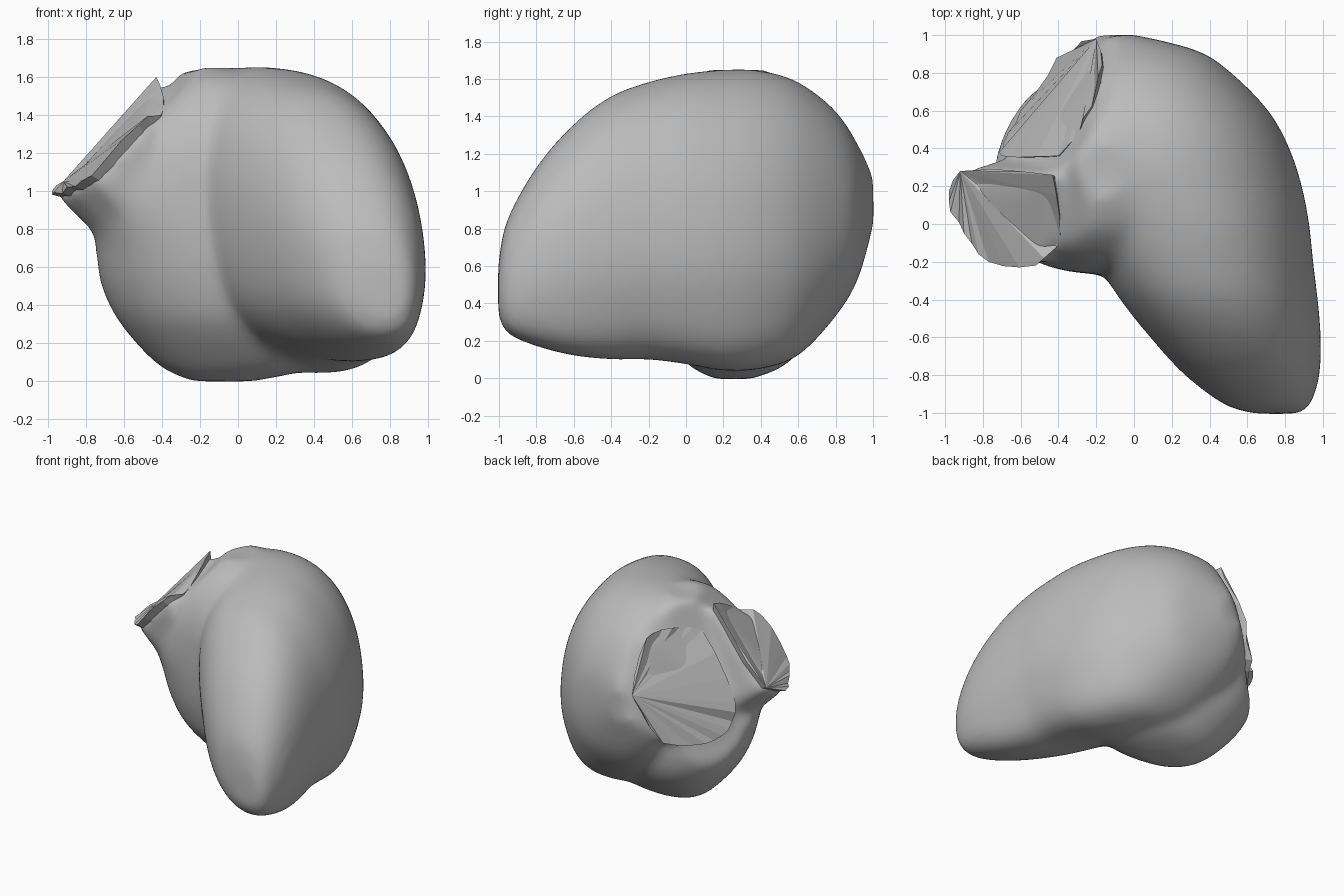
import bpy, bmesh, math, random
from mathutils import Vector
from mathutils.geometry import normal

random.seed(4)
cube = bpy.data.objects.get("Cube")
if cube:
    bpy.data.objects.remove(cube, do_unlink=True)

grey = bpy.data.materials.new("neutral grey")
grey.use_nodes = True
colour = (0.5, 0.5, 0.5, 1)
grey.diffuse_color = colour
grey.node_tree.nodes["Principled BSDF"].inputs["Base Color"].default_value = colour

# Rims of the two vessel openings; the first point is the hub of the folded cap
REAR_RIM = [(-.2, .98, 1.06), (-.19, .78, 1.45), (-.27, .56, 1.47), (-.4, .36, 1.41),
            (-.7, .36, .9), (-.69, .43, .71), (-.6, .6, .63), (-.41, .88, .69)]
SIDE_RIM = [(-.92, .28, 1.05), (-.98, .12, .98), (-.9, -.05, 1.02), (-.77, -.2, 1.08),
            (-.52, -.22, 1.35), (-.39, -.07, 1.43), (-.43, .26, 1.6)]

# Large chamber, sections along y: y, x range, z range
LARGE = [(-1.005, .62, .84, .34, .6), (-.96, .47, .91, .24, .84), (-.8, .27, .97, .17, 1.13),
         (-.6, .1, .985, .12, 1.36), (-.4, -.05, .975, .1, 1.51), (-.2, -.17, .955, .1, 1.585),
         (0, -.27, .935, .075, 1.63), (.2, -.4, .895, .04, 1.65), (.4, -.46, .83, .05, 1.645),
         (.6, -.45, .72, .12, 1.585), (.8, -.38, .53, .33, 1.43), (.92, -.3, .35, .53, 1.25),
         (1.005, -.2, .02, .83, 1.08)]

# Small chamber, sections along z: z, x range, y range
SMALL = [(-.005, -.24, .08, .17, .36), (.08, -.42, .4, .03, .56), (.3, -.62, .48, -.16, .73),
         (.5, -.72, .44, -.23, .77), (.7, -.76, .33, -.26, .74), (.95, -.82, .22, -.27, .65),
         (1.2, -.7, .18, -.25, .62), (1.4, -.56, .15, -.18, .6), (1.57, -.48, .12, -.04, .56),
         (1.65, -.34, -.04, .12, .44)]


class Opening:
    """A rim with its centre and outward direction."""
    def __init__(self, rim, inner):
        self.rim = [Vector(p) for p in rim]
        self.inner = Vector(inner)
        self.centre = sum(self.rim, Vector()) / len(rim)
        self.out = normal(self.rim)
        if self.out.dot(self.centre - self.inner) < 0:
            self.out.negate()


openings = [Opening(REAR_RIM, (-.1, .5, .95)), Opening(SIDE_RIM, (-.3, .15, .75))]


def clamp(point, depth=.04):
    """Keep a point behind both opening planes."""
    for o in openings:
        over = (point - o.centre).dot(o.out) + depth
        if over > 0:
            point = point - o.out * over
    return point


def densify(sections, steps=4):
    """Curve smoothly through the given sections."""
    rows = [Vector(s) for s in sections]
    dense = []
    for i in range(len(rows) - 1):
        p, q = rows[i], rows[i + 1]
        before, after = rows[max(i - 1, 0)], rows[min(i + 2, len(rows) - 1)]
        for k in range(steps):
            t = k / steps
            curve = (q - before) * t + (before * 2 - p * 5 + q * 4 - after) * t ** 2
            dense.append(p + (curve + (p * 3 - q * 3 + after - before) * t ** 3) / 2)
    return dense + rows[-1:]


def loft(bm, sections, place, power=2.25, sides=64):
    """Skin rounded sections into a closed shell."""
    rings = []
    for t, a0, a1, b0, b1 in densify(sections):
        ring = []
        for i in range(sides):
            angle = math.tau * i / sides
            c, s = math.cos(angle), math.sin(angle)
            a = math.copysign(abs(c) ** (2 / power), c) * (a1 - a0) / 2 + (a0 + a1) / 2
            b = math.copysign(abs(s) ** (2 / power), s) * (b1 - b0) / 2 + (b0 + b1) / 2
            ring.append(bm.verts.new(clamp(Vector(place(t, a, b)))))
        rings.append(ring)
    for low, high in zip(rings, rings[1:]):
        for i in range(sides):
            j = (i + 1) % sides
            bm.faces.new((low[i], low[j], high[j], high[i]))
    bm.faces.new(rings[0][::-1])
    bm.faces.new(rings[-1])


def collar(bm, opening):
    """Hull from a ball inside the body out to the rim."""
    ball = bmesh.ops.create_icosphere(bm, subdivisions=2, radius=.3)["verts"]
    for v in ball:
        v.co = clamp(v.co + opening.inner)
    rim = [bm.verts.new(p - opening.out * .025) for p in opening.rim]
    hull = bmesh.ops.convex_hull(bm, input=ball + rim)
    spare = {v for key in ("geom_interior", "geom_unused") for v in hull[key]
             if isinstance(v, bmesh.types.BMVert)}
    bmesh.ops.delete(bm, geom=list(spare), context="VERTS")


def finish(bm, name):
    bmesh.ops.recalc_face_normals(bm, faces=bm.faces[:])
    mesh = bpy.data.meshes.new(name)
    bm.to_mesh(mesh)
    bm.free()
    mesh.materials.append(grey)
    obj = bpy.data.objects.new(name, mesh)
    bpy.context.collection.objects.link(obj)
    return obj


def lean(y, x, z):
    """Tilt the large chamber, with its lower edge swept further sideways."""
    return x + .12 * (.7 - z) + .7 * max(0, .45 - z) ** 2, y, z


# Body: chambers and collars merged into one smooth skin
bm = bmesh.new()
loft(bm, LARGE, lean)
loft(bm, SMALL, lambda z, x, y: (x, y - .12 * (x + .2), z))
for o in openings:
    collar(bm, o)
body = finish(bm, "chamber_body")
skin = body.modifiers.new("merge", "REMESH")
skin.mode = "VOXEL"
skin.voxel_size = .025
skin.use_smooth_shade = True
relax = body.modifiers.new("relax", "SMOOTH")
relax.factor = .5
relax.iterations = 28

# Caps: creased fans spreading from one rim point, with a short skirt
for o, name in zip(openings, ("rear_opening_cap", "side_opening_cap")):
    bm = bmesh.new()
    edge = []
    loop = o.rim + o.rim[:1]
    for p, q in zip(loop, loop[1:]):
        for k in range(3):
            fold = o.out * random.uniform(-.025, .02) if k else Vector()
            bulge = (p.lerp(q, k / 3) - o.centre).normalized() * (.015 if k else 0)
            edge.append(p.lerp(q, k / 3) + fold + bulge)
    top = [bm.verts.new(p) for p in edge]
    base = [bm.verts.new(p - o.out * .06 + (o.centre - p) * .1) for p in edge]
    for i in range(1, len(top) - 1):
        bm.faces.new((top[0], top[i], top[i + 1]))
    for i in range(len(top)):
        j = (i + 1) % len(top)
        bm.faces.new((top[i], base[i], base[j], top[j]))
    finish(bm, name)
